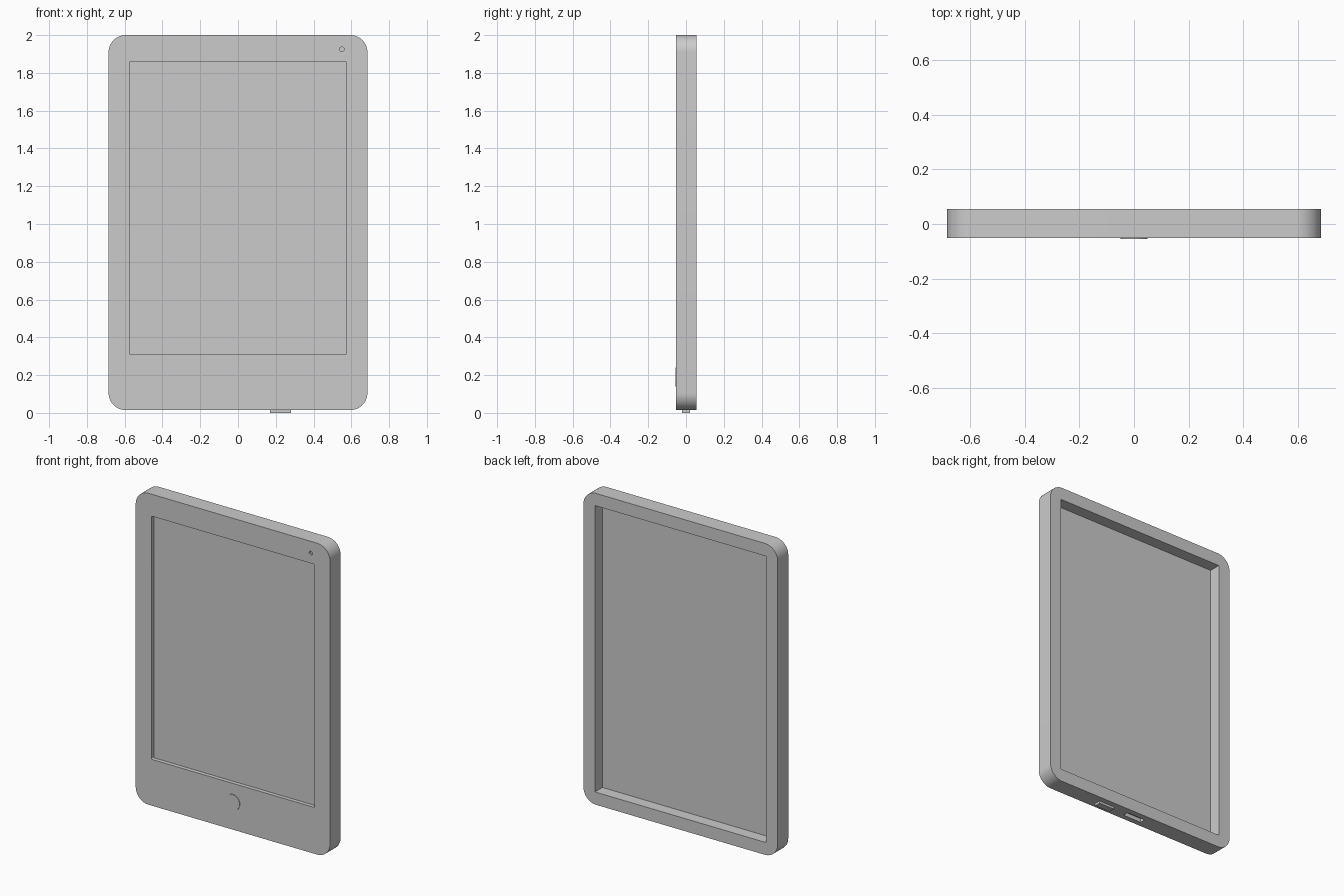
import bpy
import math
from mathutils import Matrix

if "Cube" in bpy.data.objects:
    bpy.data.objects.remove(bpy.data.objects["Cube"])


def rounded_prism(name, x0, x1, z0, z1, y0, y1, r, seg=12):
    """Rounded rectangle in the xz plane, extruded along y."""
    pts = []
    corners = [(x1 - r, z1 - r), (x0 + r, z1 - r), (x0 + r, z0 + r), (x1 - r, z0 + r)]
    for k, (cx, cz) in enumerate(corners):
        for i in range(seg + 1):
            a = math.pi / 2 * (k + i / seg)
            pts.append((cx + r * math.cos(a), cz + r * math.sin(a)))
    n = len(pts)
    verts = [(x, y0, z) for x, z in pts] + [(x, y1, z) for x, z in pts]
    faces = [tuple(range(n)), tuple(reversed(range(n, 2 * n)))]
    faces += [(i, i + n, (i + 1) % n + n, (i + 1) % n) for i in range(n)]
    me = bpy.data.meshes.new(name)
    me.from_pydata(verts, [], faces)
    ob = bpy.data.objects.new(name, me)
    bpy.context.collection.objects.link(ob)
    return ob


def box(name, x0, x1, y0, y1, z0, z1):
    bpy.ops.mesh.primitive_cube_add(size=1)
    ob = bpy.context.object
    ob.name = name
    ob.data.transform(Matrix.Translation(((x0 + x1) / 2, (y0 + y1) / 2, (z0 + z1) / 2))
                      @ Matrix.Diagonal((x1 - x0, y1 - y0, z1 - z0, 1)))
    return ob


def disc(name, x, z, y0, y1, r, sides):
    bpy.ops.mesh.primitive_cylinder_add(vertices=sides, radius=r, depth=y1 - y0)
    ob = bpy.context.object
    ob.name = name
    ob.data.transform(Matrix.Translation((x, (y0 + y1) / 2, z))
                      @ Matrix.Rotation(math.pi / 2, 4, 'X'))
    return ob


def smooth(ob):
    bpy.ops.object.select_all(action='DESELECT')
    ob.select_set(True)
    bpy.context.view_layer.objects.active = ob
    bpy.ops.object.shade_smooth_by_angle(angle=math.radians(30))


FRONT, BACK = -0.052, 0.055

# Case slab with rounded corners
case = rounded_prism("case", -0.685, 0.685, 0.015, 2.0, FRONT, BACK, 0.09)

# Recesses: screen, back tray, sensor hole and charging port
cutters = [
    rounded_prism("screen_cutter", -0.575, 0.575, 0.31, 1.86, FRONT - 0.1, FRONT + 0.025, 0.006, 4),
    box("back_cutter", -0.603, 0.603, -0.02, BACK + 0.1, 0.095, 1.92),
    disc("sensor_cutter", 0.55, 1.925, FRONT - 0.1, FRONT + 0.012, 0.012, 16),
    box("port_cutter", -0.065, 0.065, -0.018, 0.018, -0.1, 0.04),
]
for c in cutters:
    m = case.modifiers.new(c.name, 'BOOLEAN')
    m.operation = 'DIFFERENCE'
    m.solver = 'EXACT'
    m.object = c
bpy.context.view_layer.update()
bpy.ops.object.select_all(action='DESELECT')
case.select_set(True)
bpy.context.view_layer.objects.active = case
for c in cutters:
    bpy.ops.object.modifier_apply(modifier=c.name)
    bpy.data.objects.remove(c)
smooth(case)

# Home button, standing slightly proud of the front
smooth(disc("home_button", 0, 0.19, -0.055, -0.045, 0.05, 32))

# Power switch on the bottom edge
box("power_switch", 0.17, 0.28, -0.02, 0.02, 0.0, 0.025)
